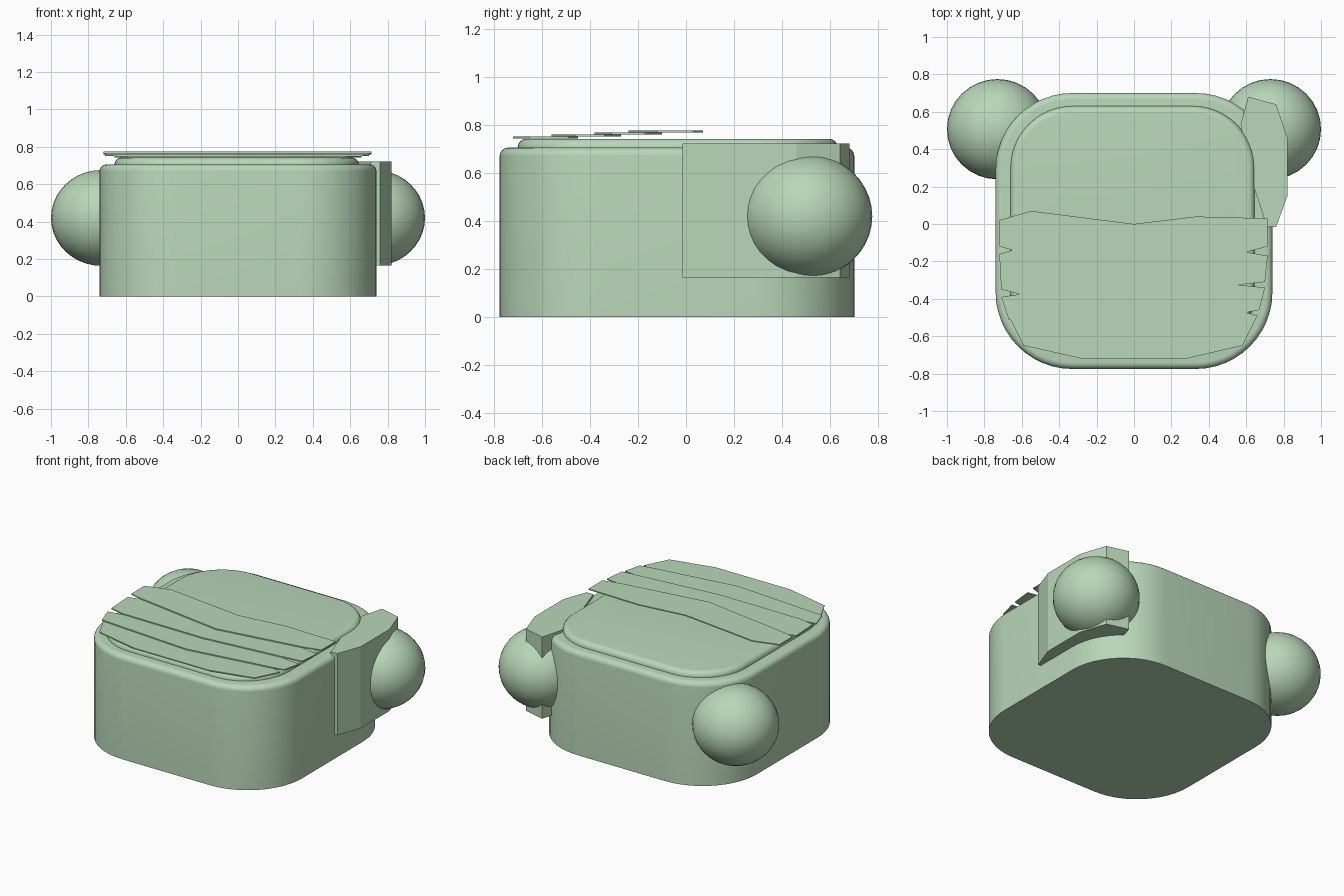
import bpy, bmesh, math

if "Cube" in bpy.data.objects:
    bpy.data.objects.remove(bpy.data.objects["Cube"])

green = bpy.data.materials.new("pale_green")
green.diffuse_color = (0.48, 0.68, 0.48, 1)
green.use_nodes = True
green.node_tree.nodes["Principled BSDF"].inputs["Base Color"].default_value = green.diffuse_color


def finish(bm, name, smooth=None):
    bmesh.ops.recalc_face_normals(bm, faces=bm.faces[:])
    me = bpy.data.meshes.new(name)
    bm.to_mesh(me)
    bm.free()
    me.materials.append(green)
    ob = bpy.data.objects.new(name, me)
    bpy.context.collection.objects.link(ob)
    if smooth:
        bpy.ops.object.select_all(action='DESELECT')
        bpy.context.view_layer.objects.active = ob
        ob.select_set(True)
        bpy.ops.object.shade_smooth_by_angle(angle=math.radians(smooth))
    return ob


def rounded_ring(x0, x1, y0, y1, r, inset, n=12):
    """Points of a rounded rectangle, pulled in by inset."""
    pts = []
    corners = [(x1 - r, y1 - r), (x0 + r, y1 - r), (x0 + r, y0 + r), (x1 - r, y0 + r)]
    for k, (cx, cy) in enumerate(corners):
        for i in range(n + 1):
            a = math.pi / 2 * (k + i / n)
            pts.append((cx + (r - inset) * math.cos(a), cy + (r - inset) * math.sin(a)))
    return pts


def rounded_block(name, x0, x1, y0, y1, r, z0, z1, bevel, steps=6):
    """Rounded-square block with a softened top edge."""
    levels = [(0, z0)]
    for i in range(steps + 1):
        a = math.pi / 2 * i / steps
        levels.append((bevel * (1 - math.cos(a)), z1 - bevel + bevel * math.sin(a)))
    bm = bmesh.new()
    rings = [[bm.verts.new((x, y, z)) for x, y in rounded_ring(x0, x1, y0, y1, r, d)]
             for d, z in levels]
    n = len(rings[0])
    for a, b in zip(rings, rings[1:]):
        for i in range(n):
            j = (i + 1) % n
            bm.faces.new((a[i], a[j], b[j], b[i]))
    bm.faces.new(rings[0][::-1])
    bm.faces.new(rings[-1])
    return finish(bm, name, 35)


def plate(name, pts, z0, z1):
    """Flat outline extruded upward."""
    bm = bmesh.new()
    lo = [bm.verts.new((x, y, z0)) for x, y in pts]
    hi = [bm.verts.new((x, y, z1)) for x, y in pts]
    n = len(pts)
    for i in range(n):
        j = (i + 1) % n
        bm.faces.new((lo[i], lo[j], hi[j], hi[i]))
    caps = [bm.faces.new(lo[::-1]), bm.faces.new(hi)]
    bmesh.ops.triangulate(bm, faces=caps)
    return finish(bm, name)


# main body and the shallow raised top
rounded_block("body", -0.74, 0.74, -0.775, 0.70, 0.41, 0, 0.705, 0.035)
rounded_block("raised_top", -0.66, 0.645, -0.70, 0.63, 0.33, 0.69, 0.742, 0.035)

# round knobs at the back corners
for side, name in ((-1, "left_knob"), (1, "right_knob")):
    bm = bmesh.new()
    bmesh.ops.create_uvsphere(bm, u_segments=32, v_segments=20, radius=1)
    bmesh.ops.scale(bm, vec=(0.27, 0.268, 0.256), verts=bm.verts)
    bmesh.ops.translate(bm, vec=(side * 0.73, 0.507, 0.42), verts=bm.verts)
    finish(bm, name, 40)

# faceted guard wrapping the right back corner
plate("side_guard", [(0.57, 0.53), (0.61, 0.68), (0.76, 0.64), (0.82, 0.46), (0.82, 0.15),
                     (0.76, -0.015), (0.71, -0.015), (0.64, 0.20)], 0.165, 0.722)

# four thin overlapping slats, stepping up toward the middle
slats = [
    [(-.66, -.51), (-.59, -.65), (-.28, -.72), (.28, -.72), (.58, -.65), (.66, -.49),
     (.59, -.47), (0, -.45)],
    [(-.61, -.375), (-.71, -.39), (-.70, -.42), (-.67, -.51), (0, -.56), (.59, -.475),
     (.67, -.46), (.70, -.34), (.56, -.325), (0, -.27)],
    [(-.65, -.14), (-.72, -.16), (-.71, -.35), (-.61, -.375), (0, -.38), (.56, -.325),
     (.70, -.31), (.715, -.17), (.60, -.15), (0, -.10)],
    [(-.72, .02), (-.55, .07), (0, 0), (.33, .04), (.715, .03), (.715, -.12), (.60, -.15),
     (0, -.24), (-.65, -.14), (-.72, -.12)],
]
for i, pts in enumerate(slats):
    z = 0.744 + 0.008 * i
    plate(f"slat_{i + 1}", pts, z, z + 0.0075)
